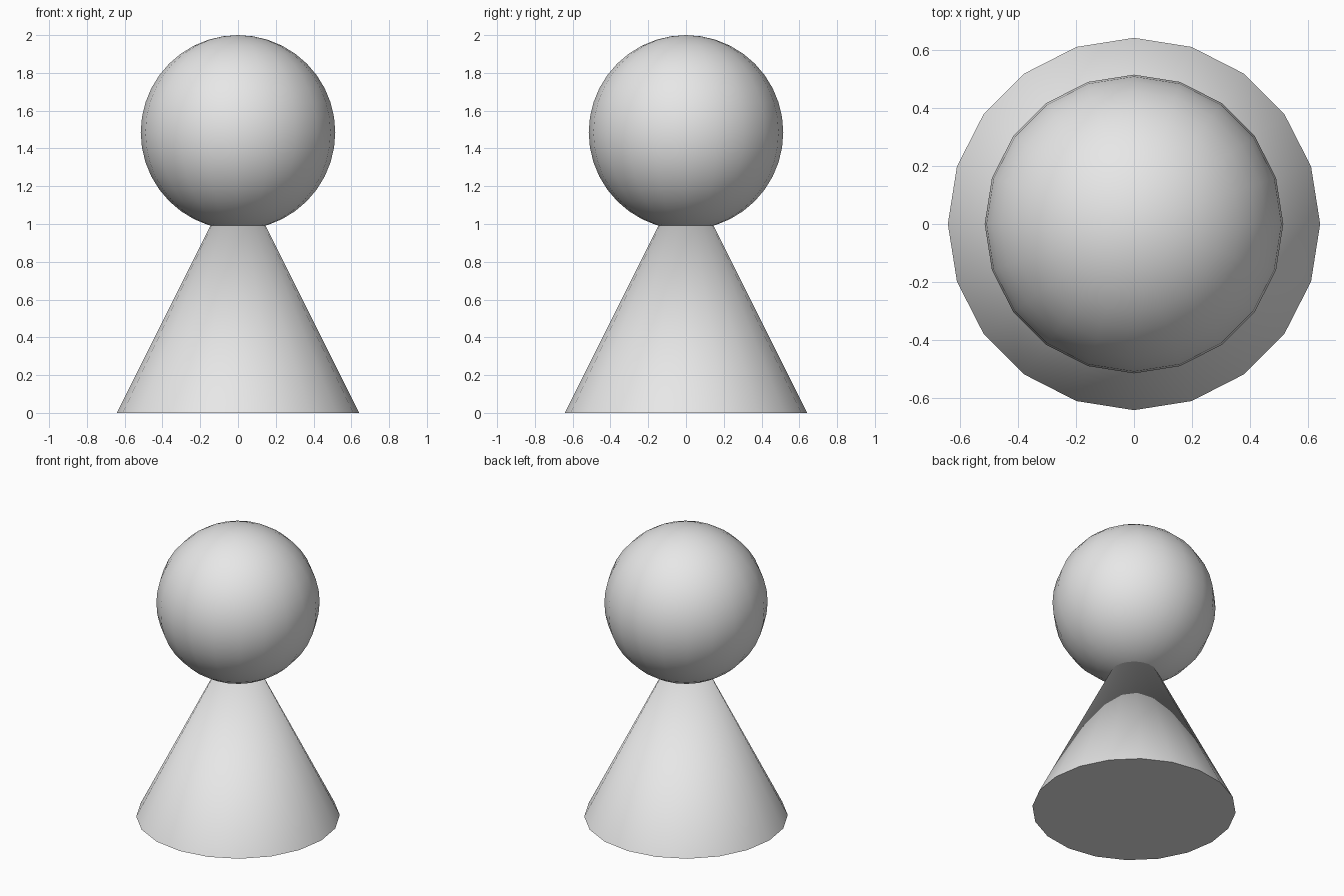
import bpy
from math import radians

cube = bpy.data.objects.get("Cube")
if cube:
    bpy.data.objects.remove(cube, do_unlink=True)

SIDES = 20
BODY_RADIUS = 0.642
HEAD_RADIUS = 0.515

# Plain grey for the whole figure
grey = bpy.data.materials.new("plain grey")
grey.use_nodes = True
colour = (0.8, 0.8, 0.8, 1)
grey.diffuse_color = colour
grey.node_tree.nodes["Principled BSDF"].inputs["Base Color"].default_value = colour


def finish(name):
    """Name, colour and smooth the part just added."""
    part = bpy.context.object
    part.name = name
    part.data.materials.append(grey)
    bpy.ops.object.shade_smooth_by_angle(angle=radians(30))


# Full cone whose tip is hidden inside the head
bpy.ops.mesh.primitive_cone_add(vertices=SIDES, radius1=BODY_RADIUS, radius2=0,
                                depth=2 * BODY_RADIUS, location=(0, 0, BODY_RADIUS))
finish("body")

# Round head
bpy.ops.mesh.primitive_uv_sphere_add(segments=SIDES, ring_count=SIDES, radius=HEAD_RADIUS,
                                     location=(0, 0, 2 - HEAD_RADIUS))
finish("head")
